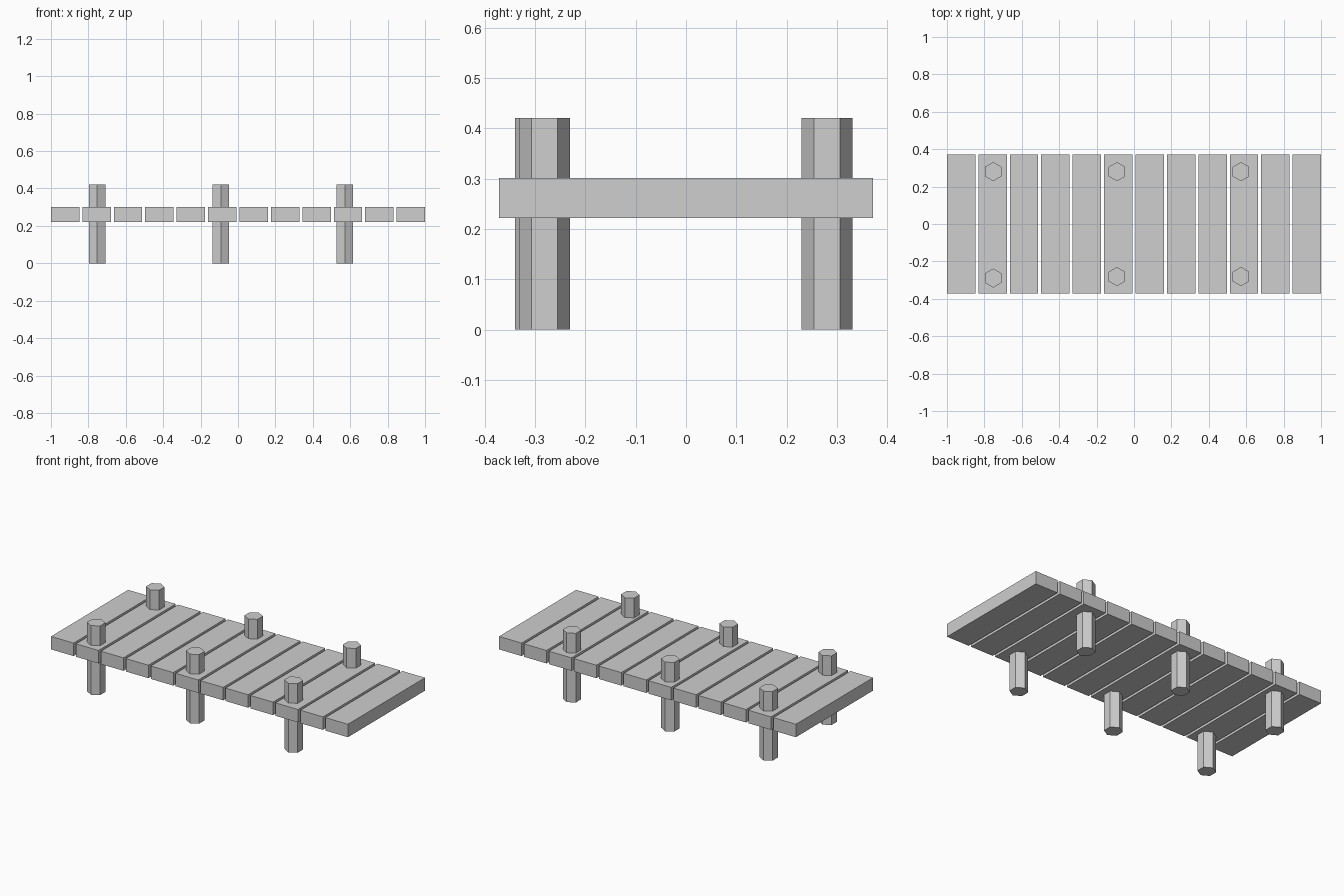
import bpy

cube = bpy.data.objects.get("Cube")
if cube:
    bpy.data.objects.remove(cube, do_unlink=True)

grey = bpy.data.materials.new("plain grey")
grey.use_nodes = True
grey.diffuse_color = (0.62, 0.62, 0.62, 1)
grey.node_tree.nodes["Principled BSDF"].inputs["Base Color"].default_value = grey.diffuse_color

PLANKS = 12
PLANK_WIDTH = 0.152
HALF_DEPTH = 0.371
DECK_BOTTOM, DECK_TOP = 0.222, 0.301
POST_HEIGHT = 0.421
POST_RADIUS = 0.051


def finish(name):
    obj = bpy.context.object
    obj.name = name
    obj.data.materials.append(grey)
    return obj


# Deck planks laid side by side with narrow gaps
pitch = (2 - PLANK_WIDTH) / (PLANKS - 1)
for i in range(PLANKS):
    x = -1 + PLANK_WIDTH / 2 + i * pitch
    bpy.ops.mesh.primitive_cube_add(size=1, location=(x, 0, (DECK_BOTTOM + DECK_TOP) / 2))
    plank = finish(f"deck_plank_{i + 1}")
    plank.scale = (PLANK_WIDTH, 2 * HALF_DEPTH, DECK_TOP - DECK_BOTTOM)

# Hexagonal posts running through the deck; one front post sits slightly further out
post_rows = {
    "right": (-0.753, -0.289),
    "middle": (-0.091, -0.281),
    "left": (0.572, -0.281),
}
for side, (x, front_y) in post_rows.items():
    for end, y in (("front", front_y), ("back", 0.28)):
        bpy.ops.mesh.primitive_cylinder_add(
            vertices=6, radius=POST_RADIUS, depth=POST_HEIGHT, location=(x, y, POST_HEIGHT / 2))
        finish(f"{end}_{side}_post")
